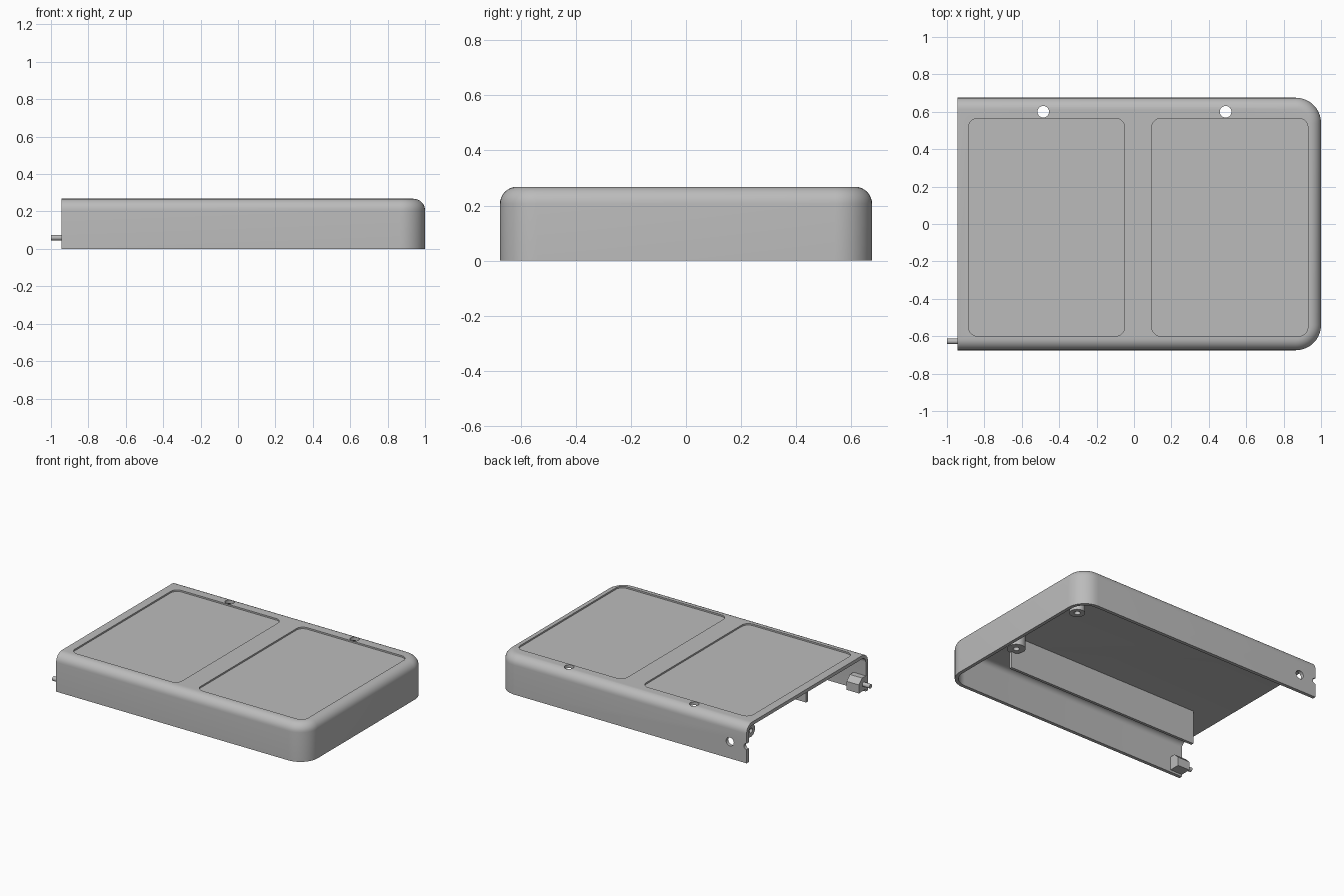
import bpy, bmesh
from math import pi, sin, cos
from mathutils import Matrix

if "Cube" in bpy.data.objects:
    bpy.data.objects.remove(bpy.data.objects["Cube"])

mat = bpy.data.materials.new("plain grey")
mat.use_nodes = True
GREY = (0.5, 0.5, 0.5, 1)
mat.diffuse_color = GREY
mat.node_tree.nodes["Principled BSDF"].inputs["Base Color"].default_value = GREY

X0, X1, HY, TOP = -0.945, 1.0, 0.675, 0.268   # housing limits
WALL, FILLET, CORNER = 0.024, 0.062, 0.135
CEIL = TOP - WALL / 2


def finish(name, bm):
    bmesh.ops.recalc_face_normals(bm, faces=bm.faces)
    mesh = bpy.data.meshes.new(name)
    bm.to_mesh(mesh)
    bm.free()
    obj = bpy.data.objects.new(name, mesh)
    bpy.context.collection.objects.link(obj)
    mesh.materials.append(mat)
    return obj


def prism(name, outline, z0, z1):
    """Upright solid from a plan outline."""
    bm = bmesh.new()
    face = bm.faces.new([bm.verts.new((x, y, z0)) for x, y in outline])
    new = bmesh.ops.extrude_face_region(bm, geom=[face])["geom"]
    verts = [v for v in new if isinstance(v, bmesh.types.BMVert)]
    bmesh.ops.translate(bm, vec=(0, 0, z1 - z0), verts=verts)
    return finish(name, bm)


def box(name, x0, x1, y0, y1, z0, z1):
    return prism(name, [(x0, y0), (x1, y0), (x1, y1), (x0, y1)], z0, z1)


def cylinder(name, r, length, centre, axis="Z"):
    bm = bmesh.new()
    rot = {"X": Matrix.Rotation(pi / 2, 4, "Y"), "Y": Matrix.Rotation(pi / 2, 4, "X"),
           "Z": Matrix()}[axis]
    bmesh.ops.create_cone(bm, cap_ends=True, segments=32, radius1=r, radius2=r,
                          depth=length, matrix=Matrix.Translation(centre) @ rot)
    return finish(name, bm)


def arc(cx, cy, r, start, steps=10):
    return [(cx + r * cos(start + pi / 2 * i / steps),
             cy + r * sin(start + pi / 2 * i / steps)) for i in range(steps + 1)]


def rounded_solid(name, inset, x_end, z_low):
    """Block with two round plan corners and a filleted top, flat at x_end."""
    top, fillet = TOP - inset, FILLET - inset
    rows = [(0, z_low)] + [(fillet * (1 - cos(pi / 2 * i / 8)),
                            top - fillet + fillet * sin(pi / 2 * i / 8)) for i in range(9)]
    bm = bmesh.new()
    rings = []
    for t, z in rows:
        r, y = CORNER - inset - t, HY - inset - t
        cx, cy = X1 - CORNER, HY - CORNER
        plan = [(x_end, -y)] + arc(cx, -cy, r, -pi / 2) + arc(cx, cy, r, 0) + [(x_end, y)]
        rings.append([bm.verts.new((px, py, z)) for px, py in plan])
    for a, b in zip(rings, rings[1:]):
        for i in range(len(a) - 1):
            bm.faces.new((a[i], a[i + 1], b[i + 1], b[i]))
    bm.faces.new(rings[-1])
    bm.faces.new(rings[0][::-1])
    bm.faces.new([r[0] for r in rings] + [r[-1] for r in reversed(rings)])
    return finish(name, bm)


def combine(obj, tool, operation="DIFFERENCE"):
    mod = obj.modifiers.new("cut", "BOOLEAN")
    mod.operation, mod.solver, mod.object = operation, "EXACT", tool
    bpy.context.view_layer.objects.active = obj
    bpy.ops.object.modifier_apply(modifier=mod.name)
    bpy.data.objects.remove(tool)


# Hollow housing, open below and at one end
housing = rounded_solid("housing", 0, X0, 0)
combine(housing, rounded_solid("cavity", WALL, X0 - 0.2, -0.1))

# Two shallow rounded recesses in the top
R = 0.05
for x0, x1 in ((-0.885, -0.05), (0.095, 0.93)):
    y0, y1 = -0.6, 0.565
    outline = (arc(x1 - R, y0 + R, R, -pi / 2) + arc(x1 - R, y1 - R, R, 0)
               + arc(x0 + R, y1 - R, R, pi / 2) + arc(x0 + R, y0 + R, R, pi))
    combine(housing, prism("recess", outline, TOP - 0.011, TOP + 0.1))

# Holes in the top, the back wall and the edge notch
for x in (-0.485, 0.49):
    combine(housing, cylinder("top_hole", 0.031, 0.3, (x, 0.6, TOP)))
for x, r in ((-0.815, 0.03), (X0, 0.021)):
    combine(housing, cylinder("wall_hole", r, 0.2, (x, HY, 0.118), "Y"))

# Hanging inner rib
rib = box("inner_rib", -0.735, 0.78, -0.307, -0.287, 0.005, CEIL)

# Screw bosses under the ceiling
bosses = []
for name, x, y, r in (("rib_boss", 0.78, -0.24, 0.06), ("corner_boss", 0.775, 0.36, 0.05)):
    boss = cylinder(name, r, CEIL - 0.12, (x, y, (CEIL + 0.12) / 2))
    combine(boss, cylinder("bore", 0.02, 0.1, (x, y, 0.12)))
    bosses.append(boss)

# Small pierced gusset in the open corner
gusset = cylinder("end_gusset", 0.045, 0.02, (X0 + 0.02, 0.612, 0.205), "X")
combine(gusset, cylinder("gusset_hole", 0.016, 0.1, (X0 + 0.02, 0.612, 0.205), "X"))

# Pin and its chamfered block
block = box("pin_block", X0, -0.85, -HY + WALL / 2, -0.575, 0.015, 0.11)
bm = bmesh.new()
bm.from_mesh(block.data)
edges = [e for e in bm.edges if all(v.co.z > 0.1 and v.co.y > -0.6 for v in e.verts)]
bmesh.ops.bevel(bm, geom=edges, offset=0.035, segments=1, affect="EDGES")
bm.to_mesh(block.data)
bm.free()
pin = cylinder("pin", 0.015, 0.09, (-0.955, -0.627, 0.06), "X")

# Smooth the curved parts, keeping crisp edges
bpy.ops.object.select_all(action="DESELECT")
for obj in [housing, gusset, pin] + bosses:
    obj.select_set(True)
bpy.context.view_layer.objects.active = housing
bpy.ops.object.shade_smooth_by_angle(angle=pi / 6)
